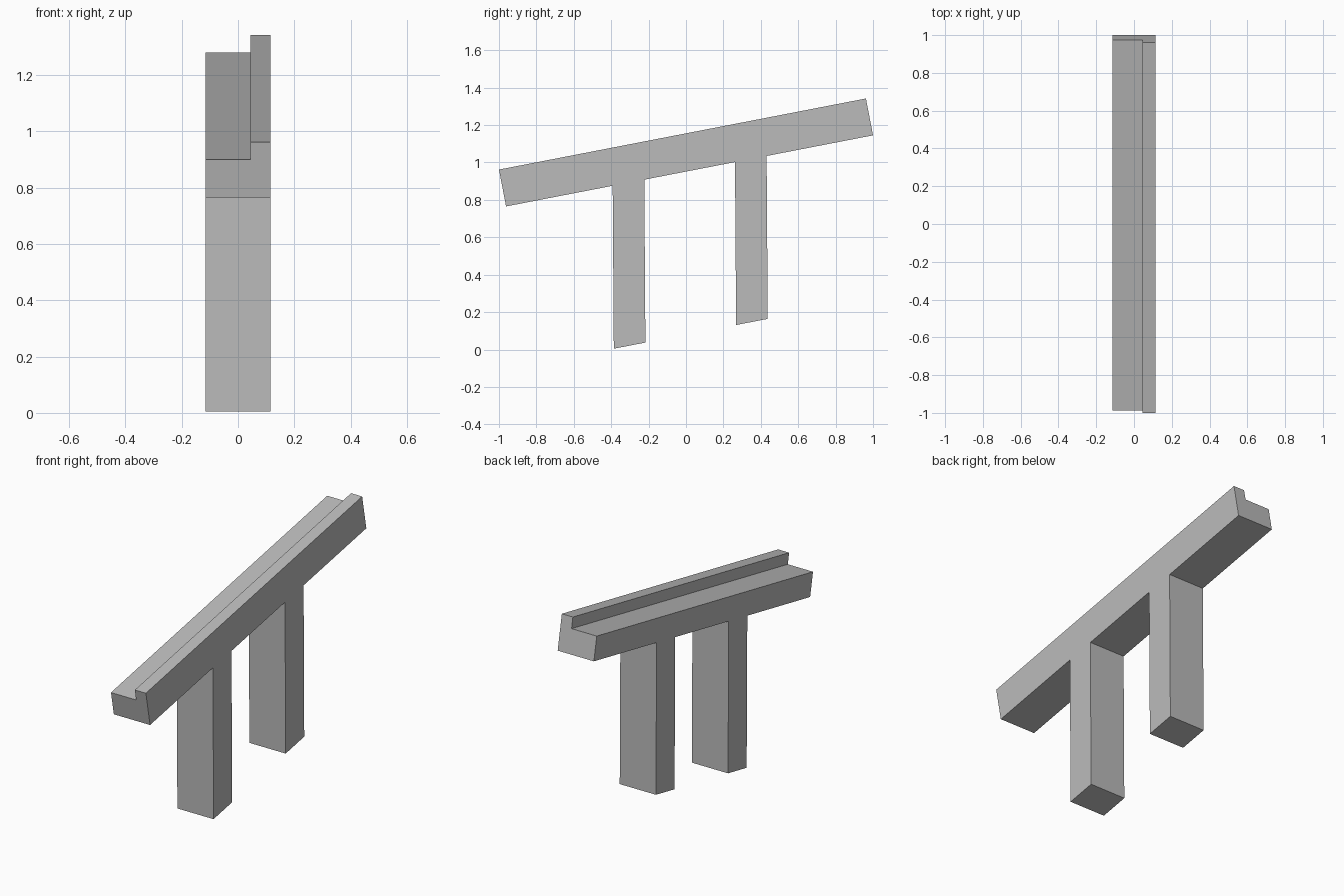
import bpy
import bmesh
from mathutils import Vector

cube = bpy.data.objects.get("Cube")
if cube:
    bpy.data.objects.remove(cube, do_unlink=True)

GREY = (0.5, 0.5, 0.5, 1.0)
concrete = bpy.data.materials.new("concrete_grey")
concrete.use_nodes = True
concrete.diffuse_color = GREY
concrete.node_tree.nodes["Principled BSDF"].inputs["Base Color"].default_value = GREY

HALF_WIDTH = 0.115
STEP_X = 0.045
# Underside of the sloping beam, and its tilted upright edge
LOW_END = Vector((0, -0.962, 0.765))
HIGH_END = Vector((0, 1.0, 1.145))
UPRIGHT = Vector((0, -0.038, 0.197))
SHELF = 0.685  # height of the low shelf as a share of the full beam


def prism(name, outline, offset):
    """Sweep a closed outline along a straight offset."""
    bm = bmesh.new()
    face = bm.faces.new([bm.verts.new(p) for p in outline])
    swept = bmesh.ops.extrude_face_region(bm, geom=[face], use_keep_orig=True)
    moved = [v for v in swept["geom"] if isinstance(v, bmesh.types.BMVert)]
    bmesh.ops.translate(bm, vec=offset, verts=moved)
    bmesh.ops.recalc_face_normals(bm, faces=bm.faces)
    mesh = bpy.data.meshes.new(name)
    bm.to_mesh(mesh)
    bm.free()
    mesh.materials.append(concrete)
    obj = bpy.data.objects.new(name, mesh)
    bpy.context.collection.objects.link(obj)
    return obj


# Sloping beam with a raised kerb along its left side
section = [(-HALF_WIDTH, 0), (HALF_WIDTH, 0), (HALF_WIDTH, 1),
           (STEP_X, 1), (STEP_X, SHELF), (-HALF_WIDTH, SHELF)]
prism("stepped_beam",
      [LOW_END + UPRIGHT * h + Vector((x, 0, 0)) for x, h in section],
      HIGH_END - LOW_END)


def underside(y):
    return LOW_END.lerp(HIGH_END, (y - LOW_END.y) / (HIGH_END.y - LOW_END.y)).z


# Two equal legs, cut parallel to the beam and leaning very slightly
LEG_DEPTH, LEG_LENGTH, LEAN = 0.169, 0.871, 0.006
for name, y in (("front_leg", -0.392), ("back_leg", 0.262)):
    top = [(y, underside(y)), (y + LEG_DEPTH, underside(y + LEG_DEPTH))]
    bottom = [(b + LEAN, z - LEG_LENGTH) for b, z in reversed(top)]
    prism(name, [Vector((-HALF_WIDTH, b, z)) for b, z in top + bottom],
          Vector((HALF_WIDTH * 2, 0, 0)))
